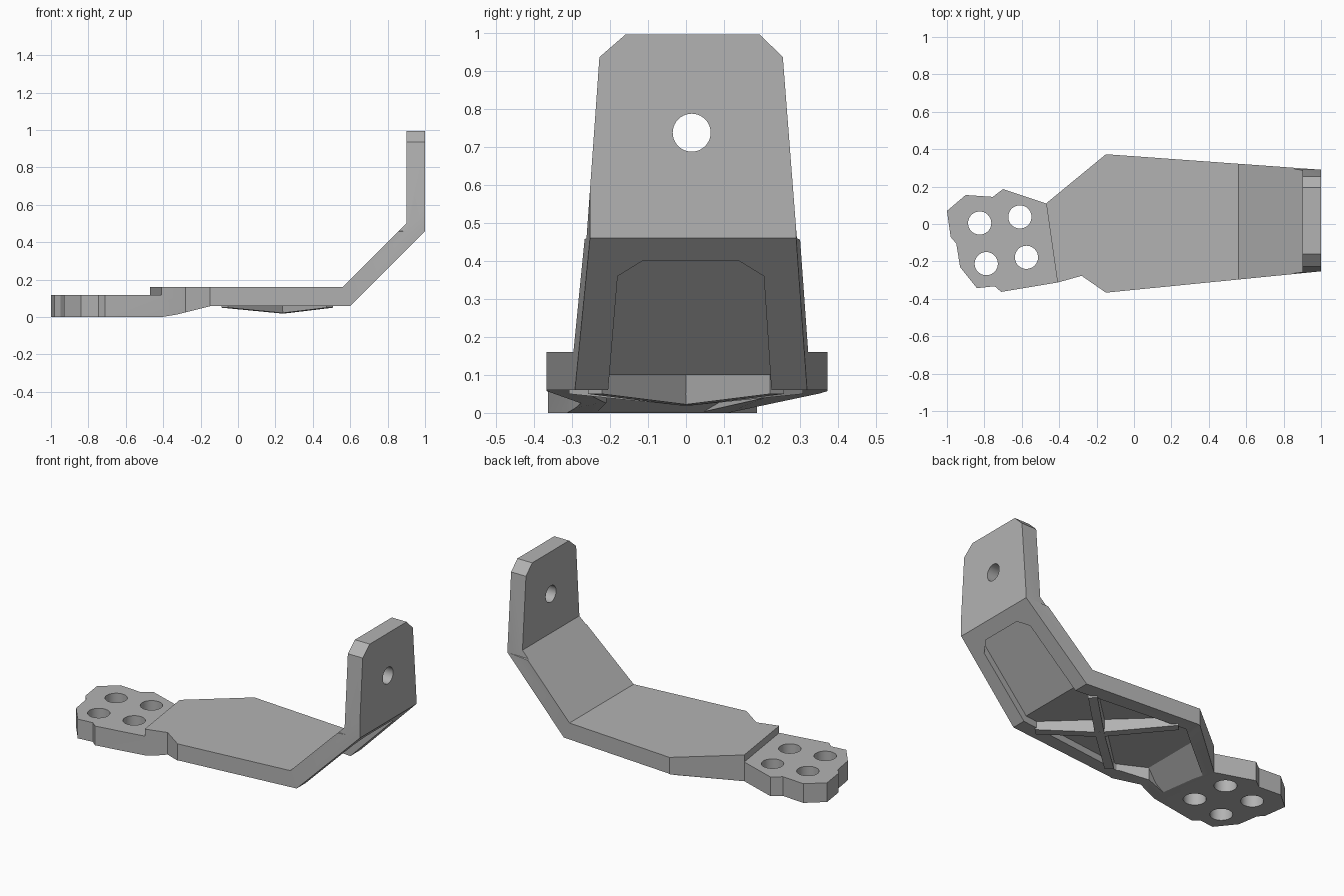
import bpy, bmesh
from mathutils import Vector, Matrix

cube = bpy.data.objects.get("Cube")
if cube:
    bpy.data.objects.remove(cube)

grey = bpy.data.materials.new("plain grey")
grey.use_nodes = True
colour = (0.45, 0.45, 0.45, 1)
grey.diffuse_color = colour
grey.node_tree.nodes["Principled BSDF"].inputs["Base Color"].default_value = colour


def prism(name, near, far):
    """Solid between two matching loops of points."""
    bm = bmesh.new()
    a = [bm.verts.new(p) for p in near]
    b = [bm.verts.new(p) for p in far]
    bm.faces.new(a)
    bm.faces.new(b)
    for i in range(len(a)):
        j = (i + 1) % len(a)
        bm.faces.new((a[i], a[j], b[j], b[i]))
    bmesh.ops.recalc_face_normals(bm, faces=bm.faces)
    return to_object(name, bm)


def to_object(name, bm):
    mesh = bpy.data.meshes.new(name)
    bm.to_mesh(mesh)
    bm.free()
    mesh.materials.append(grey)
    obj = bpy.data.objects.new(name, mesh)
    bpy.context.collection.objects.link(obj)
    return obj


def cylinder(centre, radius, axis):
    bm = bmesh.new()
    turn = Vector(axis).to_track_quat('Z', 'Y').to_matrix().to_4x4()
    bmesh.ops.create_cone(bm, cap_ends=True, segments=40, radius1=radius, radius2=radius,
                          depth=0.5, matrix=Matrix.Translation(centre) @ turn)
    return to_object("hole_cutter", bm)


def combine(target, cutter, operation):
    cutter.hide_render = True
    mod = target.modifiers.new("cut", 'BOOLEAN')
    mod.operation, mod.object, mod.solver = operation, cutter, 'EXACT'
    bpy.context.view_layer.objects.active = target
    bpy.ops.object.modifier_apply(modifier=mod.name)
    bpy.data.objects.remove(cutter)


# Bent side profile: x, z, and whether the corner follows the slanted pad edge
SLANT = -0.143
side = [(-1.2, 0, 0), (-0.454, 0, 1), (-0.14, 0.06, 0), (0.6, 0.06, 0), (1, 0.46, 0), (1, 1.1, 0),
        (0.9, 1.1, 0), (0.9, 0.5, 0), (0.56, 0.16, 0), (-0.454, 0.16, 1),
        (-0.454, 0.117, 1), (-1.2, 0.117, 0)]


def bent(y):
    return [(x + s * SLANT * y, y, z) for x, z, s in side]


bracket = prism("bracket", bent(-0.5), bent(0.5))

# Trim to the plan outline
plan = [(-1, 0.07), (-0.9, 0.155), (-0.755, 0.145), (-0.7, 0.187), (-0.47, 0.11), (-0.15, 0.373),
        (1.1, 0.283), (1.1, -0.243), (-0.15, -0.367), (-0.28, -0.277), (-0.405, -0.312),
        (-0.71, -0.363), (-0.745, -0.333), (-0.84, -0.343), (-0.93, -0.23), (-0.95, -0.105),
        (-0.98, -0.07)]
combine(bracket, prism("plan", [(x, y, -0.3) for x, y in plan], [(x, y, 1.3) for x, y in plan]),
        'INTERSECT')

# Taper the upright plate and chamfer its top corners
end = [(0.6, -0.2), (0.6, 0.3), (0.292, 0.46), (0.255, 0.937), (0.195, 0.996), (-0.16, 0.996),
       (-0.228, 0.937), (-0.262, 0.46), (-0.6, 0.3), (-0.6, -0.2)]
combine(bracket, prism("taper", [(-1.5, y, z) for y, z in end], [(1.5, y, z) for y, z in end]),
        'INTERSECT')

# Shallow pocket under the body and the sloped part
pocket_side = [(-0.454, -0.3, 1), (-0.454, -0.005, 1), (-0.28, 0.1, 0), (0.583, 0.1, 0),
               (1.2, 0.717, 0), (1.2, -0.3, 0)]
pocket_plan = [(0.94, 0.14), (0.9, 0.205), (0.6, 0.225), (-0.12, 0.29), (-0.455, 0.035),
               (-0.41, -0.235), (-0.28, -0.21), (-0.12, -0.29), (0.6, -0.205), (0.9, -0.18),
               (0.94, -0.115)]
pocket = prism("pocket", *[[(x + s * SLANT * y, y, z) for x, z, s in pocket_side]
                           for y in (-0.6, 0.6)])
combine(pocket, prism("pocket_plan", [(x, y, -0.5) for x, y in pocket_plan],
                      [(x, y, 1) for x, y in pocket_plan]), 'INTERSECT')
combine(bracket, pocket, 'DIFFERENCE')

# Four pad holes and one hole in the upright plate
for x, y in [(-0.825, 0.005), (-0.61, 0.038), (-0.79, -0.212), (-0.575, -0.178)]:
    combine(bracket, cylinder((x, y, 0.06), 0.062, (0, 0, 1)), 'DIFFERENCE')
combine(bracket, cylinder((0.95, 0.015, 0.738), 0.05, (1, 0, 0)), 'DIFFERENCE')


# Crossed stiffening ribs, deepest where they meet
def rib(name, start, finish):
    a, b, mid = Vector(start), Vector(finish), Vector((0.24, 0))
    across = (b - a).orthogonal().normalized() * 0.025
    shape = [(a, 0.11), (b, 0.11), (b, 0.05), (mid, 0.02), (a, 0.05)]
    prism(name, *[[(*(p + across * k), z) for p, z in shape] for k in (-1, 1)])


rib("left_rib", (0.49, 0.24), (-0.07, -0.29))
rib("right_rib", (0.49, -0.24), (-0.07, 0.29))

# Smooth hole walls, sharp edges elsewhere
for name in ("bracket", "left_rib", "right_rib"):
    bpy.ops.object.select_all(action='DESELECT')
    obj = bpy.data.objects[name]
    obj.select_set(True)
    bpy.context.view_layer.objects.active = obj
    bpy.ops.object.shade_smooth_by_angle(angle=0.3)
